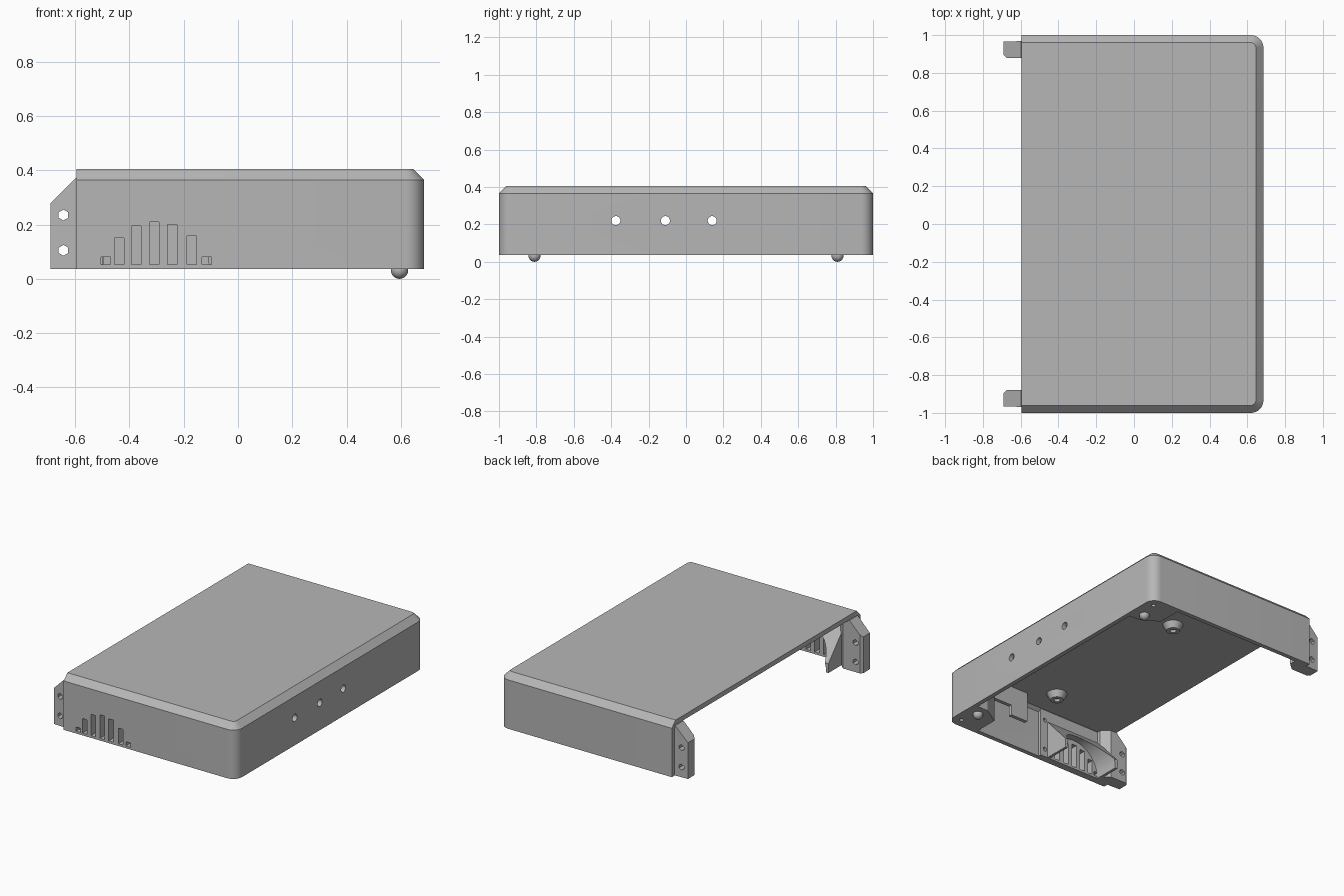
import bpy, bmesh, math
from mathutils import Matrix, Vector

cube = bpy.data.objects.get("Cube")
if cube:
    bpy.data.objects.remove(cube, do_unlink=True)

grey = bpy.data.materials.new("plastic_grey")
grey.use_nodes = True
COLOUR = (0.47, 0.47, 0.47, 1)
grey.diffuse_color = COLOUR
grey.node_tree.nodes["Principled BSDF"].inputs["Base Color"].default_value = COLOUR

LEFT, RIGHT, BACK = -0.595, 0.685, 1.0      # shell limits
BASE, TOP, WALL, BEVEL = 0.037, 0.405, 0.03, 0.04


def finish(name, bm):
    bmesh.ops.recalc_face_normals(bm, faces=bm.faces)
    mesh = bpy.data.meshes.new(name)
    bm.to_mesh(mesh)
    bm.free()
    mesh.materials.append(grey)
    ob = bpy.data.objects.new(name, mesh)
    bpy.context.collection.objects.link(ob)
    return ob


def loft(name, loops):
    """Closed solid through loops of equal length."""
    bm = bmesh.new()
    rings = [[bm.verts.new(p) for p in loop] for loop in loops]
    n = len(rings[0])
    for a, b in zip(rings, rings[1:]):
        for i in range(n):
            j = (i + 1) % n
            bm.faces.new((a[i], a[j], b[j], b[i]))
    bm.faces.new(rings[0])
    bm.faces.new(rings[-1])
    return finish(name, bm)


def box(name, x0, x1, y0, y1, z0, z1):
    return loft(name, [[(x0, y0, z), (x1, y0, z), (x1, y1, z), (x0, y1, z)] for z in (z0, z1)])


def rod(name, centre, axis, r, length, sides=32, r2=None):
    bm = bmesh.new()
    turn = Vector((0, 0, 1)).rotation_difference(Vector(axis)).to_matrix().to_4x4()
    bmesh.ops.create_cone(bm, cap_ends=True, segments=sides, radius1=r,
                          radius2=r if r2 is None else r2, depth=length,
                          matrix=Matrix.Translation(centre) @ turn)
    return finish(name, bm)


def select(ob):
    bpy.ops.object.select_all(action='DESELECT')
    ob.select_set(True)
    bpy.context.view_layer.objects.active = ob


def cut(ob, cutters):
    select(ob)
    for c in cutters:
        c.hide_render = True
        mod = ob.modifiers.new("cut", 'BOOLEAN')
        mod.operation, mod.solver, mod.object = 'DIFFERENCE', 'EXACT', c
        bpy.ops.object.modifier_apply(modifier=mod.name)
        bpy.data.objects.remove(c, do_unlink=True)


def smooth(ob):
    select(ob)
    bpy.ops.object.shade_smooth_by_angle(angle=math.radians(30))


def outline(inset, z, left):
    """Plan of the shell: square at the open side, rounded on the other."""
    r = 0.066 - inset
    pts = [(left, BACK - inset, z), (left, inset - BACK, z)]
    for sign in (-1, 1):
        arc = [math.radians(90 * i / 8) for i in range(9)]
        for a in (reversed(arc) if sign < 0 else arc):
            pts.append((RIGHT - inset - r + r * math.cos(a),
                        sign * (BACK - inset - r + r * math.sin(a)), z))
    return pts


# Hollow shell, open below and on one side
shell = loft("case_shell", [outline(0, BASE, LEFT), outline(0, TOP - BEVEL, LEFT),
                            outline(BEVEL, TOP, LEFT)])
hollow = loft("hollow", [outline(WALL, BASE - 0.1, LEFT - 0.1),
                         outline(WALL, TOP - BEVEL - 0.01, LEFT - 0.1),
                         outline(WALL + 0.022, TOP - 0.032, LEFT - 0.1)])
cut(shell, [hollow])

# Round side holes
cut(shell, [rod("hole", (RIGHT, y, 0.22), (1, 0, 0), 0.024, 0.2) for y in (-0.375, -0.11, 0.14)])

# Fan panel and vent slots
panel = box("fan_panel", -0.594, -0.035, -0.972, -0.95, BASE, 0.372)
vents = [(-0.487, 0.08), (-0.438, 0.15), (-0.375, 0.195), (-0.308, 0.21),
         (-0.243, 0.2), (-0.17, 0.157), (-0.115, 0.08)]


def slots():
    return [box("slot", x - 0.0175, x + 0.0175, -1.1, -0.9, 0.052, top) for x, top in vents]


cut(shell, slots())
cut(panel, slots() + [rod("screw_hole", (x, -0.95, z), (0, 1, 0), 0.014, 0.03, 16)
                      for x in (-0.54, -0.07) for z in (0.09, 0.3)])
smooth(shell)

# Fan duct: sloped block with a half-round bore
side = [(-0.955, BASE), (-0.775, BASE), (-0.775, 0.1), (-0.955, 0.3)]
duct = loft("fan_duct", [[(x, y, z) for y, z in side] for x in (-0.515, -0.09)])
cut(duct, [rod("bore", (-0.302, -0.85, 0.045), (0, 1, 0), 0.195, 0.5, 48)])
smooth(duct)

for sign, end in ((-1, "front"), (1, "back")):
    # Mounting tab with screw holes
    plan = [(-0.69, 0.965), (-0.5, 0.972), (-0.5, 0.925), (-0.55, 0.88), (-0.675, 0.88), (-0.69, 0.895)]
    tab = loft(end + "_mounting_tab", [[(x, sign * y, z) for x, y in plan] for z in (BASE, 0.372)])
    slope = loft("slope", [[(x, y, z) for x, z in ((-0.8, 0.17), (-0.59, 0.38), (-0.59, 0.6), (-0.8, 0.6))]
                           for y in (-1.2, 1.2)])
    cut(tab, [slope] + [rod("tab_hole", (-0.643, sign * 0.92, z), (0, 1, 0), 0.02, 0.2, 6)
                        for z in (0.105, 0.235)])

    # Corner block that carries the foot
    plan = [(0.67, 0.74), (0.575, 0.74), (0.46, 0.81), (0.46, 0.98), (0.62, 0.98), (0.66, 0.95), (0.67, 0.93)]
    block = loft(end + "_corner_block", [[(x, sign * y, z) for x, y in plan] for z in (BASE, 0.37)])
    cut(block, [rod("pin_hole", (0.625, sign * 0.935, BASE), (0, 0, 1), 0.014, 0.08, 16)])

    # Ball foot
    bm = bmesh.new()
    bmesh.ops.create_uvsphere(bm, u_segments=32, v_segments=16, radius=0.032,
                              matrix=Matrix.Translation((0.595, sign * 0.81, 0.032)))
    smooth(finish(end + "_foot", bm))

# Conical bosses under the lid
for i, y in enumerate((-0.75, 0.38)):
    boss = rod(f"lid_boss_{i + 1}", (0, y, 0.353), (0, 0, 1), 0.042, 0.044, 32, 0.065)
    cut(boss, [rod("boss_hole", (0, y, 0.33), (0, 0, 1), 0.02, 0.04, 16)])
    smooth(boss)

# Hanging bracket with a leg, inside the front wall
box("bracket_plate", 0.15, 0.6, -0.885, -0.86, 0.24, 0.376)
box("bracket_leg", 0.15, 0.28, -0.885, -0.86, 0.17, 0.24)
